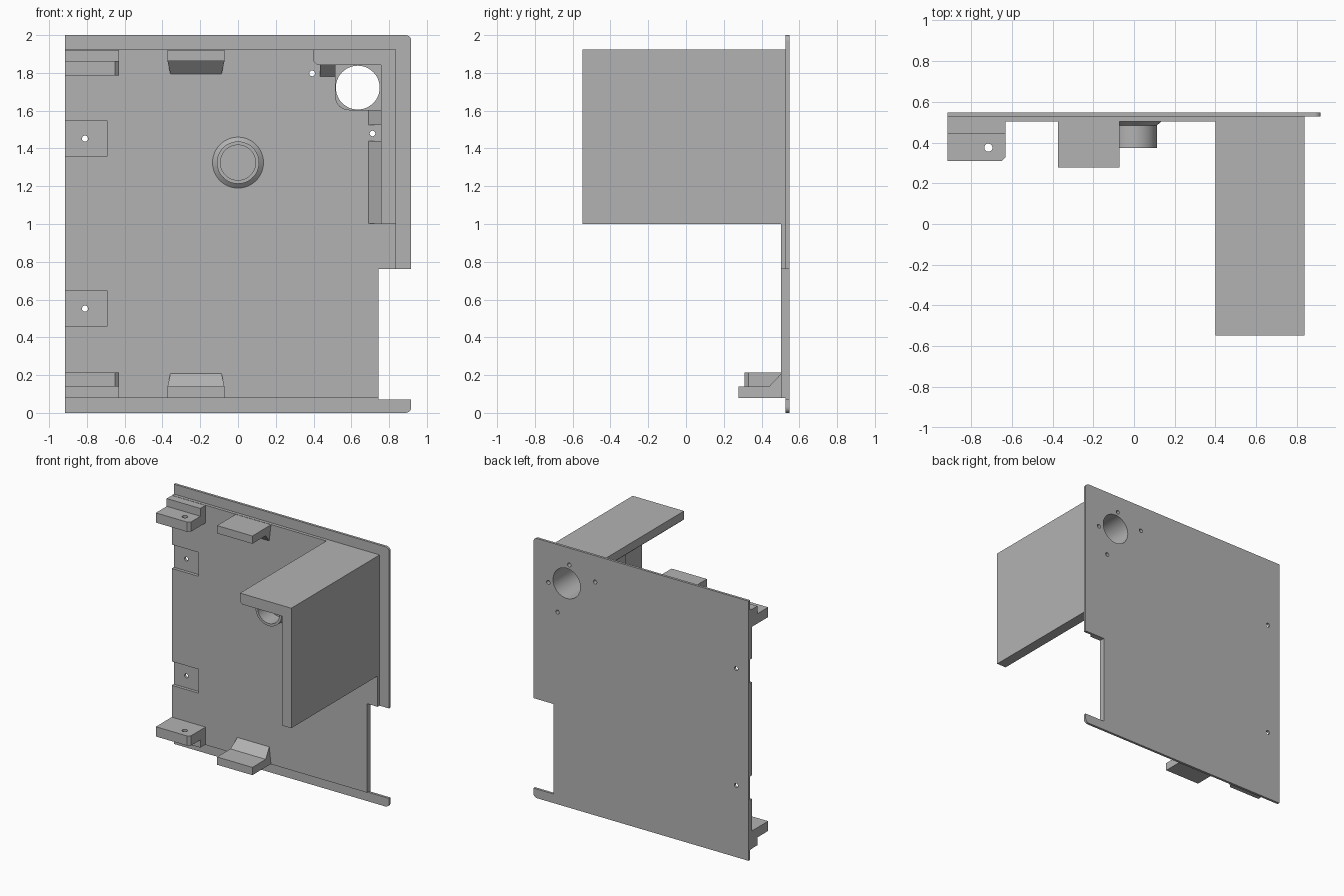
import bpy, bmesh, math
from mathutils import Vector

if "Cube" in bpy.data.objects:
    bpy.data.objects.remove(bpy.data.objects["Cube"])

gray = bpy.data.materials.new("plain_gray")
gray.diffuse_color = (0.45, 0.45, 0.45, 1)
gray.use_nodes = True
gray.node_tree.nodes["Principled BSDF"].inputs["Base Color"].default_value = gray.diffuse_color

BACK, MID, FACE, FRONT = 0.547, 0.528, 0.504, -0.547   # plate layers and duct front


def finish(name, bm):
    bmesh.ops.recalc_face_normals(bm, faces=bm.faces)
    me = bpy.data.meshes.new(name)
    bm.to_mesh(me)
    bm.free()
    me.materials.append(gray)
    ob = bpy.data.objects.new(name, me)
    bpy.context.collection.objects.link(ob)
    return ob


def prism(name, pts, a, b, axis):
    """Extrude a 2D outline along an axis: Y takes (x,z), X takes (y,z), Z takes (x,y)."""
    put = {"Y": lambda p, d: (p[0], d, p[1]),
           "X": lambda p, d: (d, p[0], p[1]),
           "Z": lambda p, d: (p[0], p[1], d)}[axis]
    bm = bmesh.new()
    lo = [bm.verts.new(put(p, a)) for p in pts]
    hi = [bm.verts.new(put(p, b)) for p in pts]
    bm.faces.new(lo)
    bm.faces.new(hi[::-1])
    for i in range(len(pts)):
        j = (i + 1) % len(pts)
        bm.faces.new((lo[i], lo[j], hi[j], hi[i]))
    return finish(name, bm)


def rect(x0, x1, z0, z1):
    return [(x0, z0), (x1, z0), (x1, z1), (x0, z1)]


def arc(cx, cz, r, start, n=6):
    return [(cx + r * math.cos(math.radians(start + 90 * i / n)),
             cz + r * math.sin(math.radians(start + 90 * i / n))) for i in range(n + 1)]


def cut(ob, cutter):
    m = ob.modifiers.new("cut", "BOOLEAN")
    m.operation, m.solver, m.object = "DIFFERENCE", "EXACT", cutter
    bpy.context.view_layer.update()
    me = bpy.data.meshes.new_from_object(
        ob.evaluated_get(bpy.context.evaluated_depsgraph_get()))
    ob.modifiers.clear()
    ob.data = me
    bpy.data.objects.remove(cutter)


def drill(ob, x, z, r, y0=0.4, y1=0.6, n=20):
    ring = [(x + r * math.cos(2 * math.pi * i / n), z + r * math.sin(2 * math.pi * i / n))
            for i in range(n)]
    cut(ob, prism("cutter", ring, y0, y1, "Y"))


def smooth(ob):
    bpy.ops.object.select_all(action="DESELECT")
    bpy.context.view_layer.objects.active = ob
    ob.select_set(True)
    bpy.ops.object.shade_smooth_by_angle(angle=math.radians(30))


# Thin back flange with the side notch, and the thicker plate in front of it
flange = prism("back_flange",
               [(-0.917, 0)] + arc(0.887, 0.03, 0.03, -90)
               + [(0.917, 0.07), (0.745, 0.07), (0.745, 0.763), (0.917, 0.763)]
               + arc(0.887, 1.97, 0.03, 0) + [(-0.917, 2)], MID, BACK, "Y")
plate = prism("inner_plate",
              [(-0.917, 0.078), (0.745, 0.078), (0.745, 0.763), (0.837, 0.763),
               (0.837, 1.924), (-0.917, 1.924)], FACE, MID, "Y")

# Recessed pads with screw holes on the left edge
for z in (0.552, 1.452):
    cut(plate, prism("cutter", rect(-1, -0.69, z - 0.092, z + 0.092), 0.4, MID + 0.005, "Y"))
    drill(flange, -0.81, z, 0.016)

# Duct: top and right panels as one L shape, plus the lens block under the corner
duct = prism("duct_panels",
             [(0.837, 1.0), (0.837, 1.924), (0.4, 1.924), (0.4, 1.86), (0.42, 1.842),
              (0.757, 1.842), (0.757, 1.0)], FRONT, FACE, "Y")
cut(duct, prism("cutter", [(-1, 0), (-0.9, 0), (-0.9, 0.1)], -2, -1.9, "Y"))
block = prism("lens_block",
              arc(0.588, 1.677, 0.075, 180) + [(0.757, 1.602), (0.757, 1.842), (0.513, 1.842)],
              0.0, FACE, "Y")

# Lens bore and the four screw holes around it
for ob in (flange, plate, block):
    drill(ob, 0.634, 1.722, 0.116, -0.2, 0.7, 48)
for x, z in ((0.392, 1.797), (0.712, 1.479), (0.79, 1.687), (0.612, 1.87)):
    for ob in (flange, plate, duct):
        drill(ob, x, z, 0.015, 0.3)
smooth(block)

# Sloped fillets joining the duct to the plate
for z0, z1 in ((1.003, 1.44), (1.525, 1.602)):
    prism("side_fillet", [(0.69, FACE), (0.757, FACE), (0.757, 0.44)], z0, z1, "Z")
prism("top_fillet", [(FACE, 1.78), (FACE, 1.842), (0.44, 1.842)], 0.433, 0.513, "X")

# Hollow round boss with a flared foot
bm = bmesh.new()
prof = [bm.verts.new((r, y, 1.325)) for r, y in
        ((0.135, FACE), (0.112, 0.484), (0.112, 0.372), (0.093, 0.372), (0.093, FACE))]
edges = [bm.edges.new(p) for p in zip(prof, prof[1:])]
bmesh.ops.spin(bm, geom=prof + edges, cent=(0, 0, 1.325), axis=(0, 1, 0),
               angle=2 * math.pi, steps=48)
bmesh.ops.remove_doubles(bm, verts=bm.verts, dist=1e-4)
smooth(finish("round_boss", bm))

# Clips and corner brackets, mirrored between the bottom and top edges
for side, flip in (("bottom", lambda z: z), ("top", lambda z: 2.002 - z)):
    clip = prism(side + "_clip",
                 [(y, flip(z)) for y, z in ((0.278, 0.08), (FACE, 0.08), (FACE, 0.208),
                                            (0.44, 0.14), (0.278, 0.14))],
                 -0.373, -0.072, "X")
    for v in clip.data.vertices:                       # pinch the tip of the slope
        if abs(v.co.z - flip(0.208)) < 0.01:
            v.co.x += 0.015 if v.co.x < -0.2 else -0.015
    z0, z1 = sorted((flip(0.08), flip(0.215)))
    prism(side + "_bracket_foot", rect(-0.917, -0.63, 0.442, FACE), z0, z1, "Z")
    z0, z1 = sorted((flip(0.14), flip(0.215)))
    tab = prism(side + "_bracket_tab",
                [(-0.917, 0.31), (-0.65, 0.31), (-0.63, 0.33), (-0.63, 0.442), (-0.917, 0.442)],
                z0, z1, "Z")
    ring = [(-0.715 + 0.02 * math.cos(math.tau * i / 20), 0.375 + 0.02 * math.sin(math.tau * i / 20))
            for i in range(20)]
    cut(tab, prism("cutter", ring, z0 - 0.1, z1 + 0.1, "Z"))
